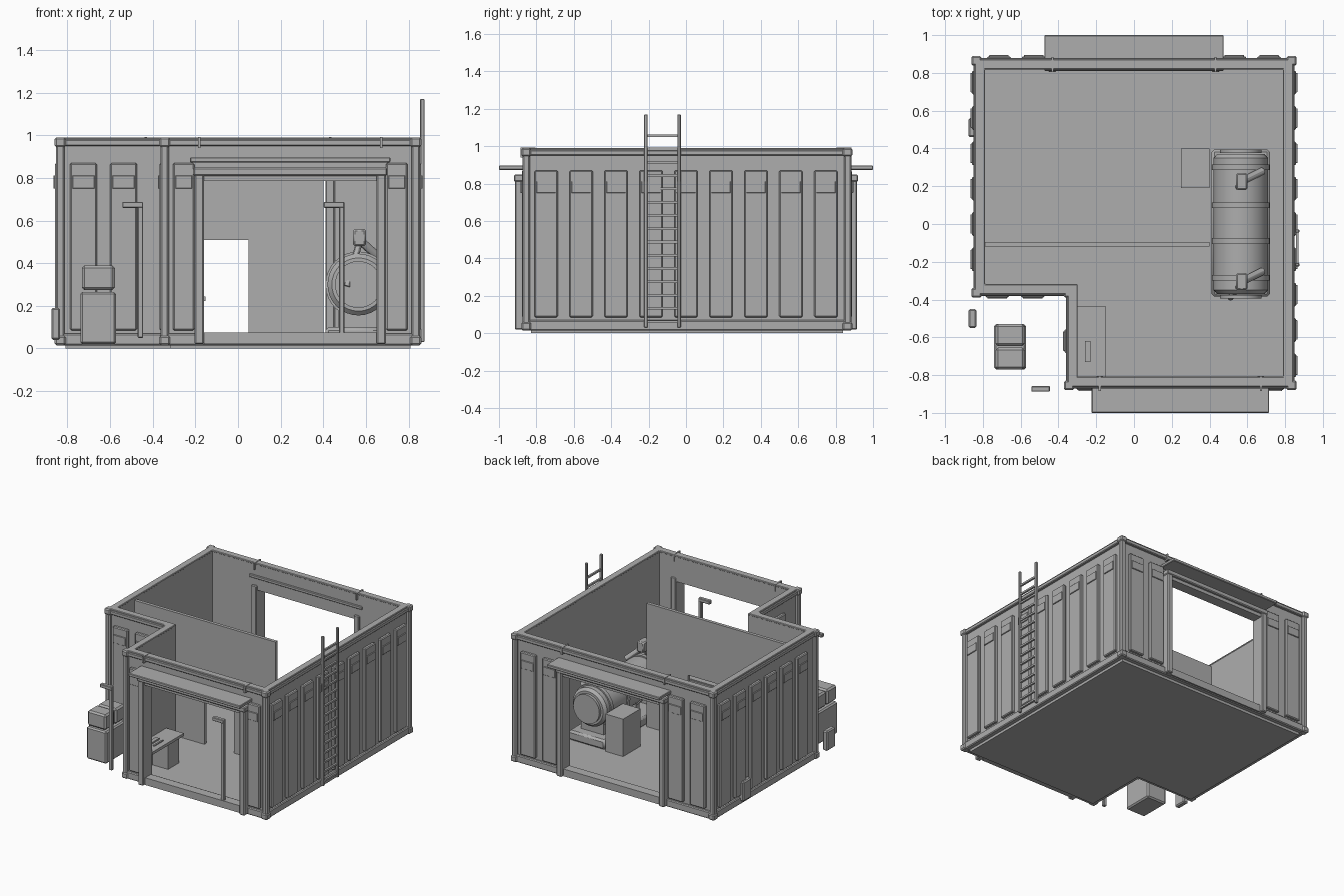
import bpy, bmesh, math
from mathutils import Vector

cube = bpy.data.objects.get("Cube")
if cube:
    bpy.data.objects.remove(cube, do_unlink=True)

grey = bpy.data.materials.new("plain_grey")
grey.use_nodes = True
grey.diffuse_color = (0.42, 0.42, 0.42, 1)
grey.node_tree.nodes["Principled BSDF"].inputs["Base Color"].default_value = (0.42, 0.42, 0.42, 1)


def finish(name, bm, bevel=0):
    bmesh.ops.recalc_face_normals(bm, faces=bm.faces)
    mesh = bpy.data.meshes.new(name)
    bm.to_mesh(mesh)
    bm.free()
    mesh.materials.append(grey)
    obj = bpy.data.objects.new(name, mesh)
    bpy.context.collection.objects.link(obj)
    if bevel:
        mod = obj.modifiers.new("Bevel", "BEVEL")
        mod.width = bevel
        mod.segments = 1
    return obj


def box(name, x, y, z, bevel=0):
    """Box from (min, max) pairs."""
    bm = bmesh.new()
    bmesh.ops.create_cube(bm, size=1)
    for v in bm.verts:
        v.co = [(r[0] + r[1]) / 2 + c * (r[1] - r[0]) for r, c in zip((x, y, z), v.co)]
    return finish(name, bm, bevel)


def rod(name, a, b, r, sides=12, bevel=0):
    """Cylinder between two points."""
    a, b = Vector(a), Vector(b)
    bm = bmesh.new()
    bmesh.ops.create_cone(bm, cap_ends=True, segments=sides, radius1=r, radius2=r, depth=(b - a).length)
    turn = (b - a).to_track_quat("Z", "Y")
    for v in bm.verts:
        v.co = turn @ v.co + (a + b) / 2
    return finish(name, bm, bevel)


# L-shaped footprint, counter-clockwise
PLAN = [(-0.34, -0.85), (0.83, -0.85), (0.83, 0.86), (-0.83, 0.86), (-0.83, -0.36), (-0.34, -0.36)]


def outline(d):
    """Footprint moved outward by d."""
    pts = []
    for i, p in enumerate(PLAN):
        p, q, n = Vector(p), Vector(PLAN[i - 1]), Vector(PLAN[(i + 1) % len(PLAN)])
        e, f = (p - q).normalized(), (n - p).normalized()
        pts.append(p + d * Vector((e.y + f.y, -e.x - f.x)))
    return pts


def ring(name, out, inn, z0, z1, bevel=0):
    bm = bmesh.new()
    loops = [[bm.verts.new((p.x, p.y, z)) for p in outline(d)]
             for d, z in ((out, z0), (out, z1), (inn, z1), (inn, z0))]
    for k in range(4):
        a, b = loops[k], loops[(k + 1) % 4]
        for i in range(len(a)):
            j = (i + 1) % len(a)
            bm.faces.new((a[i], a[j], b[j], b[i]))
    return finish(name, bm, bevel)


def cut(obj, x, y, z):
    cutter = box("cutter", x, y, z)
    mod = obj.modifiers.new("Opening", "BOOLEAN")
    mod.object = cutter
    mod.solver = "EXACT"
    bpy.context.view_layer.objects.active = obj
    bpy.ops.object.modifier_apply(modifier=mod.name)
    bpy.data.objects.remove(cutter, do_unlink=True)


# Floor slab
bm = bmesh.new()
face = bm.faces.new([bm.verts.new((p.x, p.y, 0)) for p in outline(-0.02)])
top = bmesh.ops.extrude_face_region(bm, geom=[face])["geom"]
bmesh.ops.translate(bm, vec=(0, 0, 0.025), verts=[g for g in top if isinstance(g, bmesh.types.BMVert)])
finish("floor", bm)

# Outer walls with two door openings
walls = ring("walls", 0, -0.04, 0.02, 0.98)
cut(walls, (-0.16, 0.65), (-1, -0.7), (0.07, 0.79))
cut(walls, (-0.41, 0.41), (0.7, 1), (0.07, 0.79))
ring("base_trim", 0.02, -0.01, 0.015, 0.07, 0.006)
ring("top_trim", 0.02, -0.03, 0.95, 0.98, 0.005)
ring("top_cap", 0.012, -0.042, 0.975, 0.99, 0.004)

# Corner posts
for p in outline(0.004):
    box("corner_post", (p.x - 0.02, p.x + 0.02), (p.y - 0.02, p.y + 0.02), (0.02, 0.985), 0.008)
    for z in (0.015, 0.945):
        box("corner_cap", (p.x - 0.026, p.x + 0.026), (p.y - 0.026, p.y + 0.026), (z, z + 0.045), 0.008)


def wall_panels(axis, plane, sign, centres, width=0.125):
    """Raised panels with a small plate near the top."""
    for c in centres:
        for name, half, depth, z in (("wall_panel", width / 2, 0.028, (0.085, 0.87)),
                                     ("panel_plate", width / 2 - 0.011, 0.035, (0.75, 0.812))):
            along = (c - half, c + half)
            out = tuple(sorted((plane, plane + sign * depth)))
            x, y = (out, along) if axis == "x" else (along, out)
            box(name, x, y, z, 0.006 if name == "wall_panel" else 0.002)


step = 0.187
wall_panels("x", 0.83, 1, [step * k for k in range(-4, 5)])
wall_panels("x", -0.83, -1, [step * k for k in range(-1, 5)])
wall_panels("x", -0.34, -1, [-0.62])
wall_panels("y", 0.86, 1, [-0.715, -0.53, 0.53, 0.715])
wall_panels("y", -0.36, -1, [-0.725, -0.537])
wall_panels("y", -0.85, -1, [-0.255, 0.745], 0.1)


# Door frames and awnings
def doorway(name, x0, x1, s):
    def span(a, b):
        return tuple(sorted((s * a, s * b)))
    for x in (x0 - 0.022, x1 + 0.022):
        box(name + "_jamb", (x - 0.022, x + 0.022), span(0.805, 0.915), (0.02, 0.82), 0.006)
        box(name + "_top_clamp", (x - 0.006, x + 0.006), span(0.805, 0.885), (0.94, 0.992))
    box(name + "_lintel", (x0 - 0.05, x1 + 0.05), span(0.85, 0.92), (0.81, 0.848), 0.006)
    box(name + "_head", (x0, x1), span(0.82, 0.9), (0.785, 0.812))
    box(name + "_threshold", (x0, x1), span(0.82, 0.89), (0.02, 0.075))
    box(name + "_awning", (x0 - 0.065, x1 + 0.065), span(0.81, 1.0), (0.873, 0.897), 0.004)


doorway("front_door", -0.16, 0.65, -1)
doorway("rear_door", -0.41, 0.41, 1)

# Inner partition with a doorway
partition = box("partition", (-0.8, 0.4), (-0.12, -0.095), (0.02, 0.965))
cut(partition, (-0.2, 0.05), (-0.3, 0.1), (0.01, 0.51))

# Ladder
for y in (-0.215, -0.037):
    box("ladder_rail", (0.855, 0.875), (y - 0.009, y + 0.009), (0.03, 1.17), 0.003)
for i in range(15):
    z = 0.062 + i * 0.071
    box("ladder_rung", (0.858, 0.872), (-0.215, -0.037), (z - 0.007, z + 0.007))

# Storage tank on a cradle
TX, TZ, R = 0.565, 0.3, 0.145
rod("tank", (TX, -0.37, TZ), (TX, 0.37, TZ), R, 32, 0.02)
for y in (-0.385, 0.385):
    rod("tank_end", (TX, y - 0.01, TZ), (TX, y + 0.01, TZ), 0.11, 32)
for y in (-0.285, -0.09, 0.1, 0.3):
    rod("tank_band", (TX, y - 0.015, TZ), (TX, y + 0.015, TZ), R + 0.01, 32)
    box("tank_saddle", (0.47, 0.66), (y - 0.02, y + 0.02), (0.1, 0.19))
box("tank_base", (0.41, 0.72), (-0.385, 0.395), (0.025, 0.1), 0.015)

# Jointed spouts over the tank
for y in (-0.31, 0.22):
    box("spout_head", (0.54, 0.6), (y - 0.04, y + 0.05), (0.48, 0.56), 0.008)
    rod("spout_arm", (0.57, y, 0.5), (0.51, y - 0.08, 0.29), 0.016)
    rod("spout_brace", (0.58, y + 0.01, 0.5), (0.68, y + 0.06, 0.41), 0.02)

# Control cabinet
box("control_cabinet", (0.25, 0.4), (0.19, 0.4), (0.02, 0.31))

# Work counter by the notch wall
box("counter_top", (-0.3, -0.152), (-0.81, -0.435), (0.222, 0.243))
box("counter_cabinet", (-0.3, -0.17), (-0.6, -0.47), (0.02, 0.222))
box("counter_tray", (-0.26, -0.23), (-0.73, -0.62), (0.243, 0.255))
box("counter_rule", (-0.207, -0.195), (-0.73, -0.62), (0.243, 0.25))

# Stand pipes
for x in (-0.458, 0.487):
    box("stand_pipe", (x - 0.013, x + 0.013), (-0.885, -0.86), (0.05, 0.685), 0.004)
    box("pipe_spout", (x - 0.085, x + 0.013), (-0.888, -0.858), (0.66, 0.688), 0.004)

# Crates outside the notch
box("large_crate", (-0.74, -0.572), (-0.77, -0.53), (0.02, 0.265), 0.01)
for y in (-0.77, -0.645):
    box("small_crate", (-0.733, -0.578), (y, y + 0.115), (0.275, 0.39), 0.012)

# Low utility boxes on the left
for y in (-0.5, 0.51):
    box("utility_box", (-0.876, -0.835), (y - 0.05, y + 0.05), (0.04, 0.19), 0.008)

# Smooth the round parts, keeping edges sharp
for o in bpy.context.scene.objects:
    o.select_set(o.name.startswith(("tank", "spout")))
bpy.context.view_layer.objects.active = bpy.data.objects["tank"]
bpy.ops.object.shade_smooth_by_angle(angle=math.radians(30))
